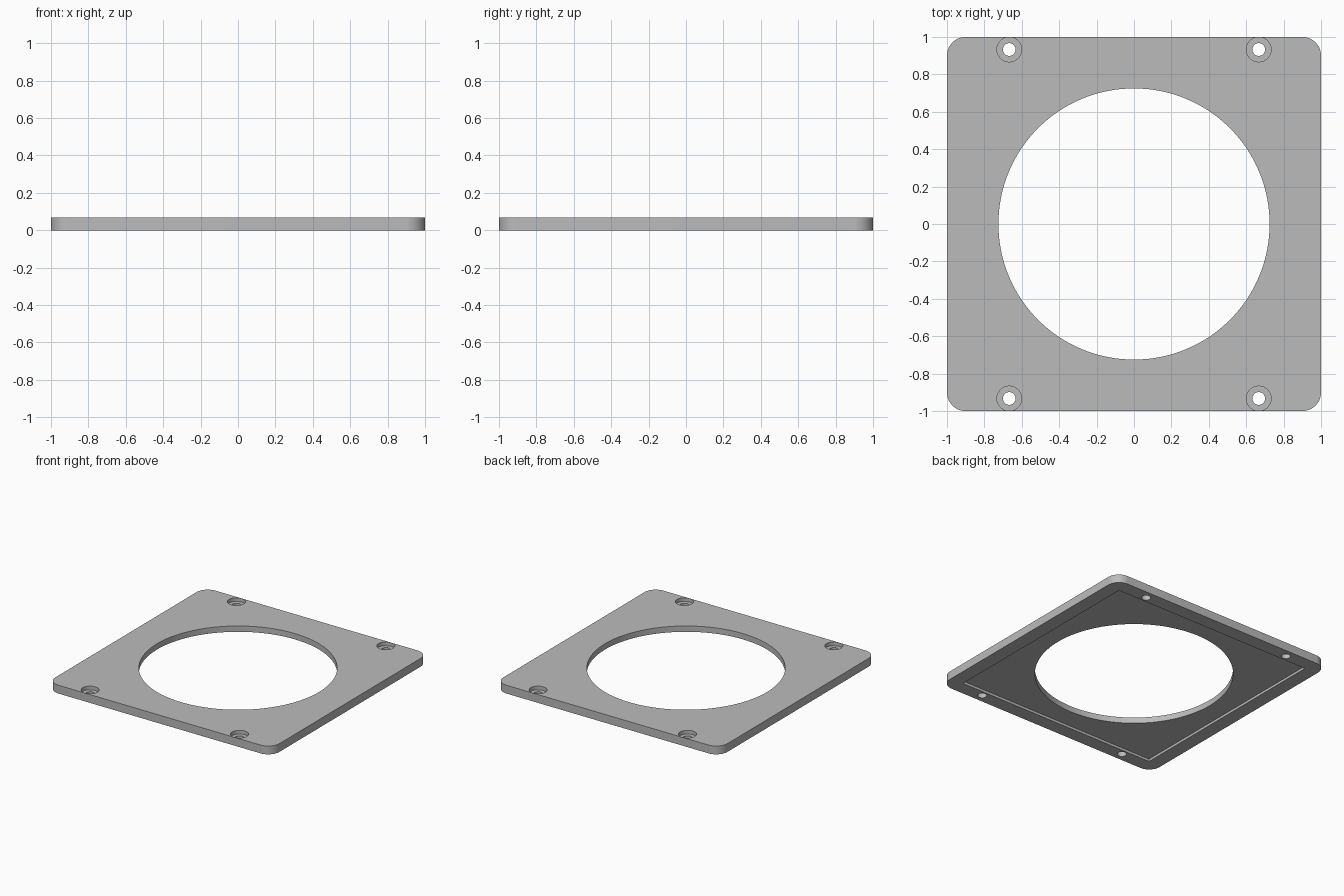
import bpy
import bmesh

THICK = 0.067
HOLE_X, HOLE_Y = 0.667, 0.933

old = bpy.data.objects.get("Cube")
if old:
    bpy.data.objects.remove(old, do_unlink=True)

grey = bpy.data.materials.new("plain grey")
grey.use_nodes = True
colour = (0.5, 0.5, 0.5, 1)
grey.diffuse_color = colour
grey.node_tree.nodes["Principled BSDF"].inputs["Base Color"].default_value = colour


def add_object(name, bm):
    bmesh.ops.recalc_face_normals(bm, faces=bm.faces)
    mesh = bpy.data.meshes.new(name)
    bm.to_mesh(mesh)
    bm.free()
    mesh.materials.append(grey)
    obj = bpy.data.objects.new(name, mesh)
    bpy.context.collection.objects.link(obj)
    return obj


def box(name, size, z0, z1, radius=0):
    """Square slab with optionally rounded upright edges."""
    bm = bmesh.new()
    bmesh.ops.create_cube(bm, size=1)
    for v in bm.verts:
        v.co.x *= size
        v.co.y *= size
        v.co.z = z1 if v.co.z > 0 else z0
    if radius:
        upright = [e for e in bm.edges
                   if abs(e.verts[0].co.z - e.verts[1].co.z) > 0.01]
        bmesh.ops.bevel(bm, geom=upright, offset=radius, segments=16,
                        profile=0.5, affect='EDGES')
    return add_object(name, bm)


def cylinder(name, x, y, radius, z0, z1, sides):
    bm = bmesh.new()
    bmesh.ops.create_cone(bm, cap_ends=True, segments=sides, radius1=radius,
                          radius2=radius, depth=z1 - z0)
    bmesh.ops.translate(bm, verts=bm.verts, vec=(x, y, (z0 + z1) / 2))
    return add_object(name, bm)


# Rounded square plate
plate = box("cover_plate", 2, 0, THICK, radius=0.1)

# Shallow square recess underneath and large central opening
cutters = [box("recess_cutter", 1.775, -0.1, 0.02),
           cylinder("opening_cutter", 0, 0, 0.725, -0.2, 0.2, 128)]

# Counterbored screw holes
for x in (-HOLE_X, HOLE_X):
    for y in (-HOLE_Y, HOLE_Y):
        cutters.append(cylinder("screw_cutter", x, y, 0.034, -0.2, 0.2, 32))
        cutters.append(cylinder("counterbore_cutter", x, y, 0.066,
                                THICK - 0.03, 0.2, 48))

bpy.ops.object.select_all(action='DESELECT')
plate.select_set(True)
bpy.context.view_layer.objects.active = plate
for cutter in cutters:
    cutter.hide_render = True
    cut = plate.modifiers.new("cut", 'BOOLEAN')
    cut.operation = 'DIFFERENCE'
    cut.solver = 'EXACT'
    cut.object = cutter
    bpy.ops.object.modifier_apply(modifier=cut.name)
    bpy.data.objects.remove(cutter, do_unlink=True)

bpy.ops.object.shade_smooth_by_angle()
